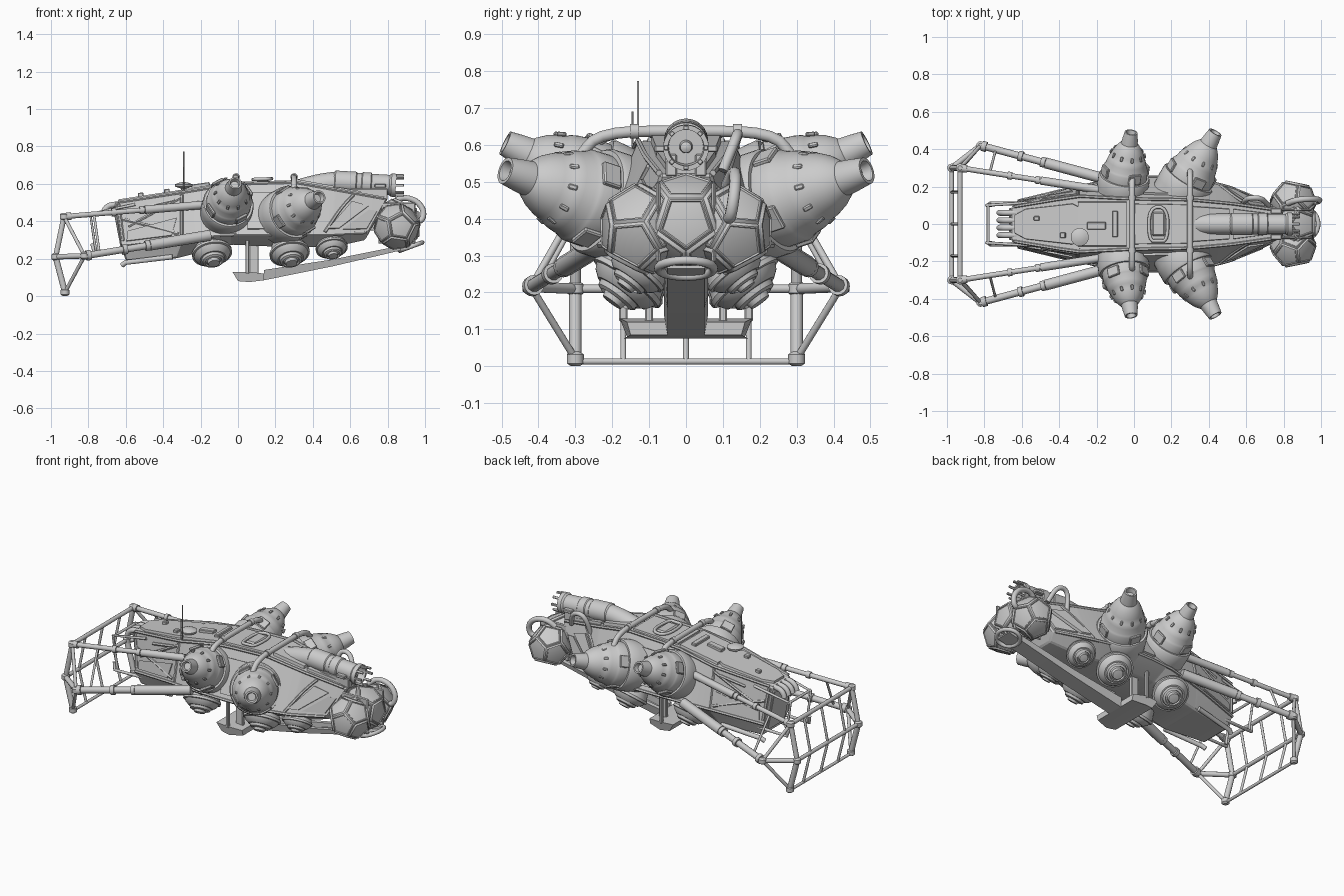
import bpy, bmesh, math
from mathutils import Vector as V, Matrix

if "Cube" in bpy.data.objects:
    bpy.data.objects.remove(bpy.data.objects["Cube"])

def finish(name, bm, angle=32):
    bmesh.ops.recalc_face_normals(bm, faces=bm.faces)
    me = bpy.data.meshes.new(name)
    bm.to_mesh(me)
    bm.free()
    me.shade_smooth()
    me.set_sharp_from_angle(angle=math.radians(angle))
    ob = bpy.data.objects.new(name, me)
    bpy.context.collection.objects.link(ob)
    return ob

def frame(origin, d):
    return Matrix.Translation(V(origin)) @ V(d).normalized().to_track_quat('Z', 'Y').to_matrix().to_4x4()

def lathe(name, prof, origin, d, n=32):
    bm = bmesh.new()
    m = frame(origin, d)
    rings = [[bm.verts.new(m @ V((r * math.cos(a), r * math.sin(a), h)))
              for a in [2 * math.pi * i / n for i in range(n)]] for r, h in prof]
    for a, b in zip(rings, rings[1:]):
        for i in range(n):
            bm.faces.new((a[i], a[(i + 1) % n], b[(i + 1) % n], b[i]))
    bm.faces.new(rings[0])
    bm.faces.new(rings[-1])
    return finish(name, bm)

def rod(name, pts, r, closed=False, n=3):
    cu = bpy.data.curves.new(name, 'CURVE')
    cu.dimensions = '3D'
    cu.bevel_depth, cu.bevel_resolution, cu.use_fill_caps = r, n, True
    sp = cu.splines.new('POLY')
    sp.points.add(len(pts) - 1)
    for p, c in zip(sp.points, pts):
        p.co = (*c, 1)
    sp.use_cyclic_u = closed
    tmp = bpy.data.objects.new(name, cu)
    bpy.context.collection.objects.link(tmp)
    me = bpy.data.meshes.new_from_object(tmp.evaluated_get(bpy.context.evaluated_depsgraph_get()))
    bpy.data.objects.remove(tmp)
    bm = bmesh.new()
    bm.from_mesh(me)
    return finish(name, bm, 50)

def smooth_path(pts, k=2):
    pts = [V(p) for p in pts]
    for _ in range(k):  # corner cutting
        q = [pts[0]]
        for a, b in zip(pts, pts[1:]):
            q += [a.lerp(b, .25), a.lerp(b, .75)]
        pts = q + [pts[-1]]
    return pts

def box(name, c, size, rot=None, bev=.004):
    bm = bmesh.new()
    bmesh.ops.create_cube(bm, size=1, matrix=Matrix.Diagonal((*size, 1)))
    bmesh.ops.bevel(bm, geom=bm.edges[:], offset=bev, segments=1, affect='EDGES')
    bm.transform(Matrix.Translation(V(c)) @ (rot or Matrix()))
    return finish(name, bm)

def prism(name, a, b):
    bm = bmesh.new()
    va, vb = [bm.verts.new(p) for p in a], [bm.verts.new(p) for p in b]
    bm.faces.new(va)
    bm.faces.new(vb)
    for i in range(len(a)):
        j = (i + 1) % len(a)
        bm.faces.new((va[i], va[j], vb[j], vb[i]))
    return finish(name, bm)

# Hull stations: top, shoulder and belly points as (x, y, z)
ST = [((-.66, .09, .50), (-.63, .12, .27), (-.60, .10, .19)),
      ((-.30, .15, .555), (-.30, .20, .31), (-.34, .14, .20)),
      ((-.03, .135, .60), (-.03, .25, .33), (-.03, .13, .275)),
      ((.30, .13, .61), (.30, .25, .33), (.30, .14, .26)),
      ((.52, .11, .57), (.50, .20, .33), (.52, .11, .265)),
      ((.80, .07, .52), (.70, .12, .34), (.68, .07, .30))]
bm = bmesh.new()
rings = [[bm.verts.new(p) for p in (*s, *[(x, -y, z) for x, y, z in s[::-1]])] for s in ST]
for a, b in zip(rings, rings[1:]):
    for i in range(6):
        bm.faces.new((a[i], a[(i + 1) % 6], b[(i + 1) % 6], b[i]))
bm.faces.new(rings[0])
bm.faces.new(rings[-1])
bmesh.ops.bevel(bm, geom=bm.edges[:], offset=.008, segments=1, affect='EDGES')
finish("hull", bm, 15)

def side(x, t):
    for a, b in zip(ST, ST[1:]):
        if x <= b[0][0]:
            break
    u = (x - a[0][0]) / (b[0][0] - a[0][0])
    return V(a[1]).lerp(V(b[1]), u).lerp(V(a[0]).lerp(V(b[0]), u), t)

def plate(name, pts, h=.012):
    n = V((0, .9, .4))
    for s in (1, -1):
        f = lambda k: [V((p.x, s * p.y, p.z)) for p in [side(*q) + n * k for q in pts]]
        prism(name, f(-.012), f(h))

def bar(name, x0, t0, x1, t1, r=.009):
    for s in (1, -1):
        rod(name, [V((p.x, s * p.y, p.z)) for p in [side(x0 + (x1 - x0) * i / 8, t0 + (t1 - t0) * i / 8) for i in range(9)]], r, n=1)

# Side armour plates and ribs
plate("front_side_panel", [(.50, .12), (.57, .12), (.72, .72), (.62, .78)])
plate("nose_side_panel", [(.60, .1), (.77, .1), (.78, .62), (.73, .62)], .009)
plate("mid_side_panel", [(.05, .1), (.2, .1), (.2, .8), (.05, .8)])
plate("rear_side_panel", [(-.62, .08), (-.36, .08), (-.33, .45), (-.61, .3)], .008)
for q in [(-.63, .6, -.32, .1), (-.6, .42, -.3, .9), (-.3, .05, -.3, .95), (-.64, 1, .3, 1), (.3, 1, .78, 1),
          (-.65, 0, .5, 0), (.5, 0, .78, 0), (.48, .05, .62, .95), (-.64, .1, -.64, .95), (-.5, .8, -.34, .85)]:
    bar("side_rib", *q)

# Stepped deck on top of the hull
def deck(name, pts, h=.02):
    zt = lambda x: next(a[0][2] + (b[0][2] - a[0][2]) * (x - a[0][0]) / (b[0][0] - a[0][0]) for a, b in zip(ST, ST[1:]) if x <= b[0][0])
    o = [(x, y) for x, y in pts] + [(x, -y) for x, y in pts[::-1]]
    prism(name, [(x, y, zt(x) - .03) for x, y in o], [(x, y * .93, zt(x) + h) for x, y in o])
deck("rear_deck", [(-.64, .05), (-.58, .085), (-.33, .115), (-.3, .1)], .014)
deck("mid_deck", [(-.3, .125), (-.04, .125)], .014)
deck("front_deck", [(-.02, .115), (.29, .11)], .01)
deck("nose_deck", [(.31, .1), (.51, .085)], .018)
deck("nose_tip_deck", [(.53, .085), (.79, .05)], .015)
for x, y, z, sx, sy in [(-.52, .03, .54, .03, .025), (-.38, -.06, .56, .03, .03),
                        (-.2, -.01, .59, .1, .04), (-.1, 0, .605, .03, .14)]:
    box("deck_box", (x, y, z), (sx, sy, .026), Matrix.Rotation(-.14, 4, 'Y'))
box("hatch", (.13, 0, .622), (.07, .13, .02), bev=.008)
rod("hatch_rim", smooth_path([(.13, -.09, .626), (.08, -.09, .624), (.08, .09, .624), (.18, .09, .628), (.18, -.09, .628), (.13, -.09, .626)])[:-1], .009, True)

# Disc antenna and masts
lathe("antenna_disc", [(.015, -.04), (.015, -.01), (.045, 0), (.048, .012), (.03, .02), (.01, .024)], (-.29, -.07, .585), (0, 0, 1))
rod("tall_mast", [(-.29, -.13, .53), (-.29, -.13, .773)], .003)
rod("short_mast", [(-.29, -.145, .53), (-.29, -.145, .69)], .0025)

# Large pod engines, two on each side
POD = [(.13, -.08), (.145, -.07), (.148, .0), (.148, .06), (.142, .07), (.13, .07), (.129, .12), (.124, .13), (.119, .14),
       (.112, .17), (.103, .195), (.098, .2), (.09, .225), (.074, .257), (.053, .284), (.048, .288), (.044, .32), (.037, .362), (.028, .362), (.022, .335)]
for s in (1, -1):
    for b, t in [((-.06, .2, .465), (-.015, .49, .605)), ((.26, .19, .43), (.435, .49, .53))]:
        base, tip = V((b[0], s * b[1], b[2])), V((t[0], s * t[1], t[2]))
        d = tip - base
        c = .93 if b[0] < 0 else 1.0
        lathe("pod_engine", [(r * c, h * d.length / .362) for r, h in POD], base, d, 40)
        m = frame(base, d)
        for i in range(10):
            o = box("pod_lug", (0, 0, 0), (.01, .014, .026), bev=.003)
            o.matrix_world = m @ Matrix.Rotation(i * math.pi / 5, 4, 'Z') @ Matrix.Translation((.098 * c, 0, .2)) @ Matrix.Rotation(-.4, 4, 'Y')
        for i in range(4):
            o = box("pod_collar_plate", (0, 0, 0), (.016, .07, .055))
            o.matrix_world = m @ Matrix.Rotation(i * math.pi / 2 + .5, 4, 'Z') @ Matrix.Translation((.129 * c, 0, .1))

# Belly thrusters, three on each side
DOME = [(.085, -.06), (.1, -.01), (.108, 0), (.108, .014), (.098, .016), (.09, .03), (.07, .046), (.062, .046), (.058, .06),
        (.046, .066), (.042, .058), (.034, .062), (.03, .078), (.014, .08)]
for s in (1, -1):
    for x, y, z, k in [(-.14, .15, .235, 1), (.275, .155, .235, 1), (.5, .13, .262, .8)]:
        lathe("belly_thruster", [(r * k, h * k) for r, h in DOME], (x, s * y, z), (.15, s * .6, -.8))

# Arched pipes joining the engines across the deck
for x, y in ((-.01, .25), (.3, .29)):
    rod("cross_pipe", smooth_path([(x, -y, .53), (x, -y, .57), (x, -.23, .635), (x, 0, .638), (x, .23, .635), (x, y, .57), (x, y, .53)]), .016)
    for y2 in (-.14, .14):
        lathe("pipe_collar", [(.02, -.012), (.02, .012)], (x, y2, .637), (0, 1, 0), 16)

# Dorsal turbine with toothed muzzle
rod("turbine_neck", smooth_path([(.3, 0, .56), (.42, 0, .595), (.52, 0, .61), (.6, 0, .607)]), .056, n=6)
lathe("turbine_body", [(.05, 0), (.06, .01), (.06, .12), (.055, .125), (.055, .15), (.06, .155), (.06, .2), (.054, .205),
                       (.054, .3), (.062, .31), (.062, .335), (.049, .335), (.047, .28), (.018, .28), (.015, .31), (.005, .315)], (.51, 0, .612), (1, 0, -.06))
for i in range(8):
    a = i * math.pi / 4
    box("muzzle_tooth", (.86, .054 * math.cos(a), .592 + .054 * math.sin(a)), (.055, .014, .012), Matrix.Rotation(a + math.pi / 2, 4, 'X'), .002)
for s in (1, -1):
    box("turbine_mount", (.7, s * .04, .545), (.2, .03, .06))
    box("turbine_bracket", (.76, s * .07, .59), (.06, .03, .02))

# Faceted nose tanks: rounded dodecahedra with framed panels
def tank(name, c, r, rot):
    g = (1 + 5 ** .5) / 2
    bm = bmesh.new()
    for i in (1, -1):
        for j in (1, -1):
            for k in (1, -1):
                bm.verts.new((i, j, k))
            for p in ((0, i / g, j * g), (i / g, j * g, 0), (j * g, 0, i / g)):
                bm.verts.new(p)
    bmesh.ops.convex_hull(bm, input=bm.verts[:])
    bmesh.ops.dissolve_limit(bm, angle_limit=.05, verts=bm.verts[:], edges=bm.edges[:])
    bmesh.ops.bevel(bm, geom=bm.edges[:], offset=.13, segments=2, affect='EDGES')
    fs = [f for f in bm.faces if len(f.verts) == 5 and f.calc_area() > .5]
    bmesh.ops.inset_individual(bm, faces=fs, thickness=.05, depth=.02)
    bmesh.ops.inset_individual(bm, faces=fs, thickness=.05, depth=-.05)
    bmesh.ops.inset_individual(bm, faces=fs, thickness=.2, depth=.04)
    bm.transform(Matrix.Translation(c) @ Matrix.Rotation(rot[2], 4, 'Z') @ Matrix.Rotation(rot[1], 4, 'Y') @ Matrix.Rotation(rot[0], 4, 'X') @ Matrix.Scale(r / 1.55, 4))
    finish(name, bm, 35)
tank("nose_tank_centre", (.855, 0, .39), .128, (0, 1.0, 0))
for s in (1, -1):
    tank("nose_tank_side", (.85, s * .115, .372), .12, (-s * .55, .15, -s * .2))
    box("tank_clamp", (.85, s * .075, .39), (.2, .012, .22), bev=.005)
box("nose_block", (.74, 0, .42), (.1, .14, .14))
rod("nose_cap_pipe", smooth_path([(.82, .11, .49), (.87, .13, .53), (.95, .135, .515), (.995, .13, .46), (.985, .12, .4), (.93, .11, .4)]), .016)
rod("nose_riser_pipe", smooth_path([(.58, .1, .5), (.6, .14, .63), (.68, .14, .63), (.72, .1, .53)]), .014)

# Keel plough, rails and tow ring
prism("keel_plough", [(-.03, -.17, .13), (0, -.16, .08), (.06, -.17, .075), (.14, -.15, .085), (.14, -.16, .12), (.06, -.18, .13)],
      [(-.03, .17, .13), (0, .16, .08), (.06, .17, .075), (.14, .15, .085), (.14, .16, .12), (.06, .18, .13)])
low = [(.14, .085), (.5, .158), (.96, .265)]
top = [(.96, .288), (.5, .195), (.14, .14)]
for s in (1, -1):
    prism("keel_rail", [(x, s * .034, z) for x, z in low + top],
          [(x, s * .05, z) for x, z in low] + [(x, s * .06, z) for x, z in top])
    for y in (.1, .17):
        box("keel_strut", (.085 if y < .15 else .05, s * y, .21), (.05 if y < .15 else .02, .022, .18))
prism("keel_floor", [(x, -.045, z) for x, z in low] + [(x, -.045, z + .008) for x, z in low[::-1]],
      [(x, .045, z) for x, z in low] + [(x, .045, z + .008) for x, z in low[::-1]])
ring = [(.925 + .06 * math.cos(a), .075 * math.sin(a), .265 + .022 * math.cos(a)) for a in [i * math.pi / 16 for i in range(32)]]
rod("tow_ring", ring, .012, True)

# Rear cage with telescopic booms
for s in (1, -1):
    T, M, N, B = V((-.93, s * .3, .425)), V((-.975, s * .3, .21)), V((-.82, s * .42, .215)), V((-.925, s * .3, .02))
    for name, a, b, r in (("lower_boom", V((-.15, s * .24, .325)), N, .029), ("upper_boom", V((-.1, s * .17, .495)), T, .022)):
        rod(name + "_sleeve", [a, a.lerp(b, .48)], r, n=4)
        rod(name, [a.lerp(b, .45), b], r * .66)
        for t in (.5, .68, .97):
            lathe(name + "_collar", [(r * .95, -.012), (r * .95, .012)], a.lerp(b, t), b - a, 16)
    for p in (T, N, B, M):
        lathe("cage_joint", [(.012, -.02), (.023, -.012), (.023, .012), (.012, .02)], p, (0, 0, 1), 16)
    for a, b, r in ((T, M, .015), (M, B, .017), (T, N, .01), (N, B, .01), (N, M, .015)):
        rod("cage_strut", [a, b], r)
    rod("boom_brace", [(-.77, s * .278, .435), (-.74, s * .395, .225)], .007)
    # Tail rails beside the hull
    rod("tail_rail", [(-.35, s * .15, .21), (-.6, s * .12, .18), (-.62, s * .11, .165)], .014)
    rod("tail_lower_bar", [(-.55, s * .11, .24), (-.77, s * .11, .235), (-.78, s * .1, .28)], .01)
    rod("tail_fork", [(-.55, s * .115, .49), (-.79, s * .1, .44), (-.76, s * .1, .24)], .008)
for y in (-.17, 0, .17):
    rod("cage_upright", [(-.93, y, .425), (-.975, y, .21), (-.925, y, .012)], .008)
for x, z, r in ((-.93, .425, .013), (-.975, .21, .012), (-.925, .013, .009)):
    rod("cage_crossbar", [(x, -.3, z), (x, .3, z)], r)
rod("tail_crossbar", [(-.78, -.11, .44), (-.78, .11, .44)], .008)

# Exhaust pipes and tail plate
box("tail_plate", (-.63, 0, .35), (.03, .17, .26), Matrix.Rotation(-.19, 4, 'Y'))
for y in (-.06, -.02, .02, .06):
    rod("exhaust_pipe", smooth_path([(-.6, y, .49), (-.68, y, .49), (-.71, y, .47), (-.72, y, .44)]), .016)
